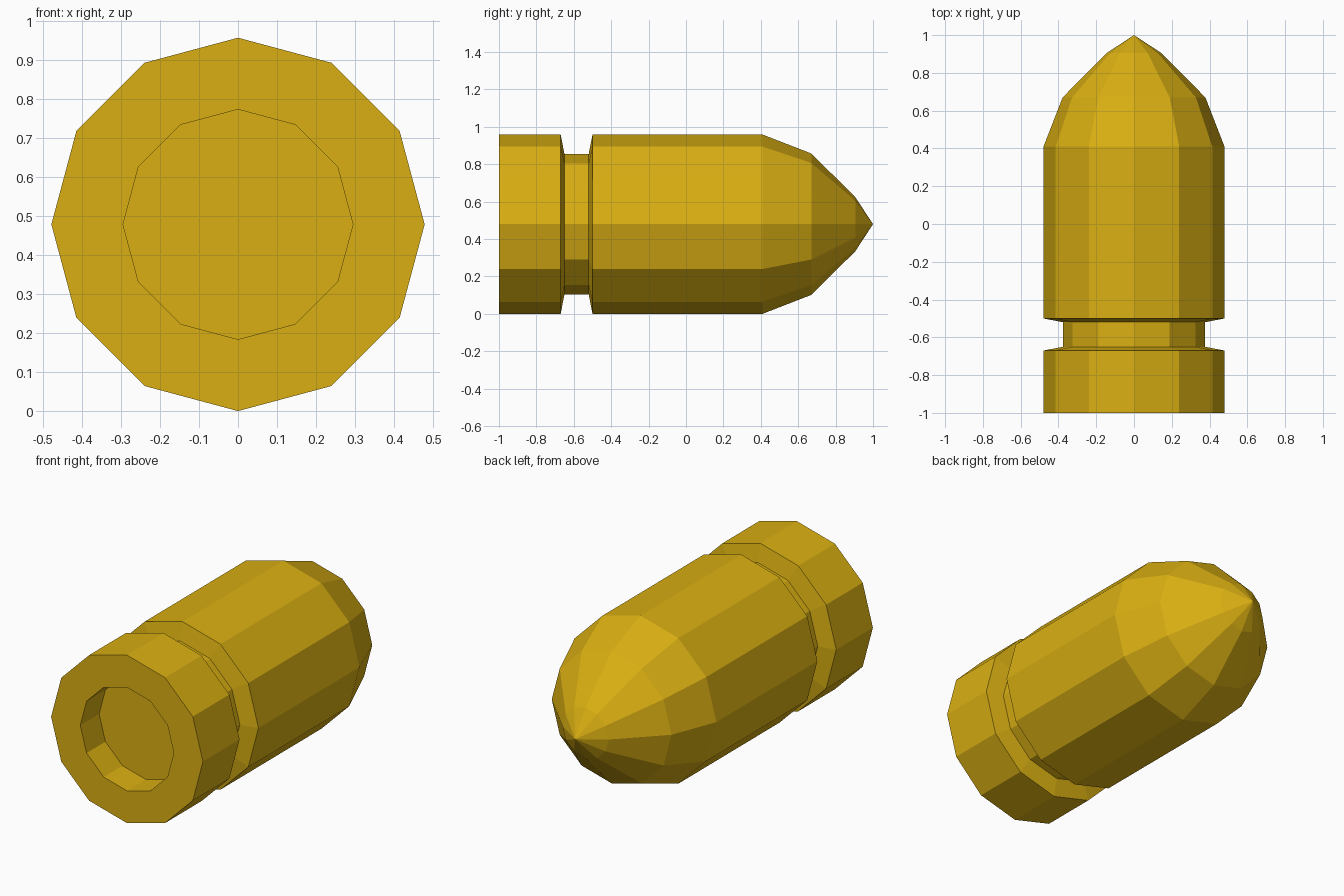
import bpy, bmesh, math

if "Cube" in bpy.data.objects:
    bpy.data.objects.remove(bpy.data.objects["Cube"])

SIDES = 12
AXIS_Z = 0.479

# Brass-yellow paint for the whole body
gold = bpy.data.materials.new("golden_yellow")
gold.diffuse_color = (0.70, 0.43, 0.006, 1)
gold.use_nodes = True
gold.node_tree.nodes["Principled BSDF"].inputs["Base Color"].default_value = gold.diffuse_color

# Profile as (radius, y): recessed base, rim, extraction groove, barrel, pointed nose
profile = [(0, -0.83), (0.295, -0.83), (0.295, -1.0), (0.479, -1.0),
           (0.479, -0.67), (0.376, -0.65), (0.376, -0.52), (0.479, -0.50),
           (0.479, 0.41), (0.378, 0.67), (0.145, 0.905), (0, 1.0)]


def lathe(name, points, material):
    """Spin a profile around the lengthwise (y) axis."""
    bm = bmesh.new()
    rings = []
    for r, y in points:
        count = SIDES if r else 1
        rings.append([bm.verts.new((r * math.cos(math.tau * i / SIDES), y,
                                    AXIS_Z + r * math.sin(math.tau * i / SIDES)))
                      for i in range(count)])
    for a, b in zip(rings, rings[1:]):
        for i in range(SIDES):
            j = (i + 1) % SIDES
            if len(a) == 1:
                bm.faces.new((a[0], b[i], b[j]))
            elif len(b) == 1:
                bm.faces.new((a[i], b[0], a[j]))
            else:
                bm.faces.new((a[i], b[i], b[j], a[j]))
    bmesh.ops.recalc_face_normals(bm, faces=bm.faces)
    mesh = bpy.data.meshes.new(name)
    bm.to_mesh(mesh)
    bm.free()
    mesh.materials.append(material)
    obj = bpy.data.objects.new(name, mesh)
    bpy.context.collection.objects.link(obj)
    return obj


lathe("bullet_body", profile, gold)
